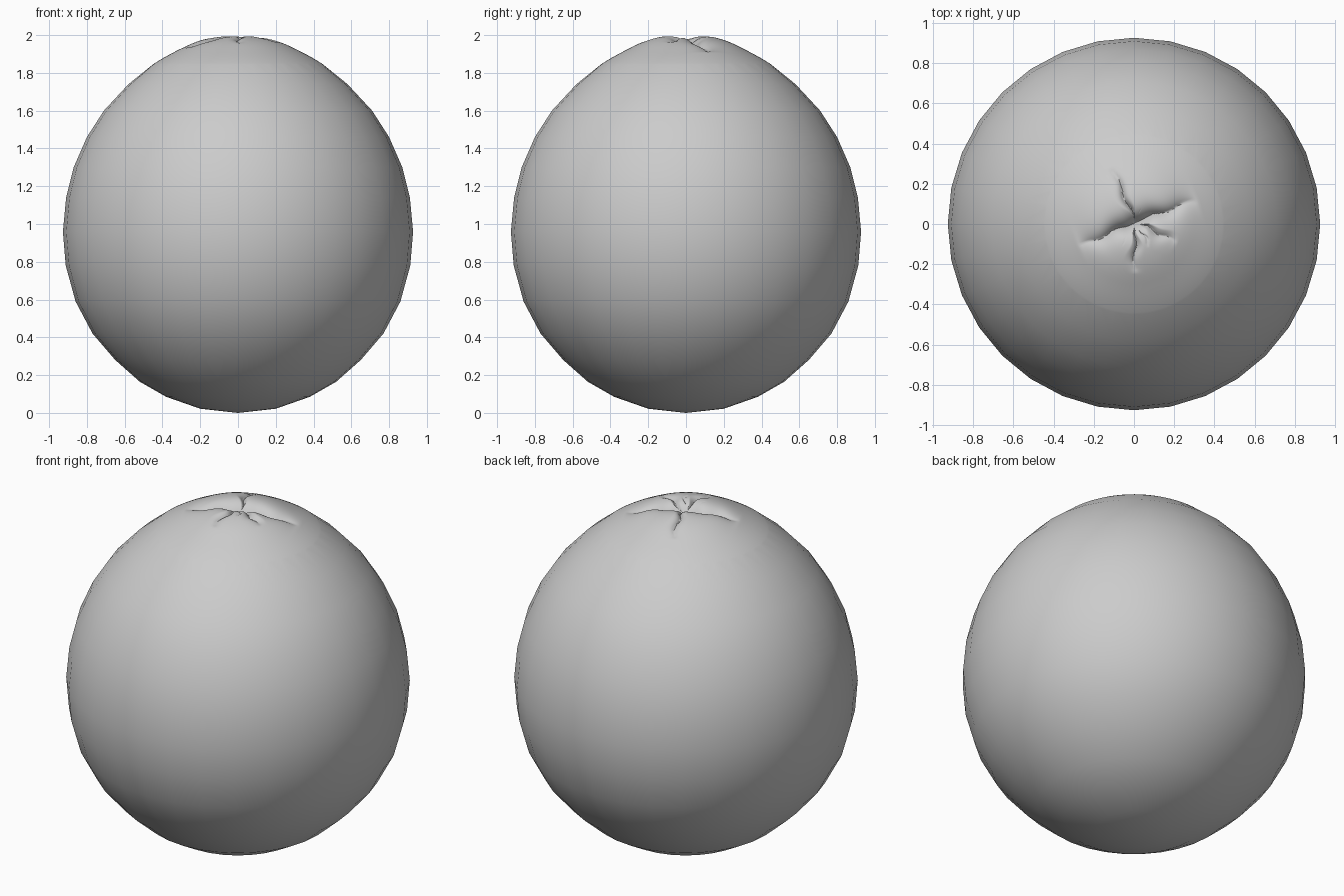
import bpy, bmesh, math
from mathutils import Vector

if "Cube" in bpy.data.objects:
    bpy.data.objects.remove(bpy.data.objects["Cube"])

SIDES, FINE = 32, 6          # body sides, extra divisions per side on the cap
CAP_RADIUS, CAP_STEP = 0.45, 0.01
CENTRE = Vector((0.01, 0.01))

# Half outline (radius, height), from top centre to bottom centre
OUTLINE = [(0, 2.0), (0.1, 2.0), (0.2, 1.975), (0.3, 1.93), (0.45, 1.845), (0.58, 1.74),
           (0.71, 1.6), (0.80, 1.46), (0.87, 1.3), (0.91, 1.14), (0.927, 0.96),
           (0.912, 0.78), (0.86, 0.59), (0.77, 0.42), (0.65, 0.28), (0.52, 0.165),
           (0.38, 0.085), (0.2, 0.022), (0, 0)]

# Creases running out from the crown: end x, end y, half width, depth
CREASES = [(-0.11, 0.28, 0.016, 0.05), (0.31, 0.12, 0.04, 0.085),
           (-0.27, -0.11, 0.04, 0.085), (0, -0.24, 0.016, 0.05),
           (0.21, -0.09, 0.025, 0.06), (0.08, -0.11, 0.012, 0.04),
           (0.19, 0.03, 0.012, 0.04), (-0.07, -0.11, 0.012, 0.04),
           (0.05, 0.09, 0.018, 0.06)]


def spline_height(r):
    """Height of the smooth upper outline at radius r."""
    pts = [(-0.1, 2.0)] + OUTLINE[:6]
    for i in range(1, len(pts) - 2):
        (r0, z0), (r1, z1), (r2, z2), (r3, z3) = pts[i - 1:i + 3]
        if r <= r2 + 1e-6:
            span = r2 - r1
            t = (r - r1) / span
            m1, m2 = (z2 - z0) / (r2 - r0) * span, (z3 - z1) / (r3 - r1) * span
            return ((1 + 2 * t) * (1 - t) ** 2 * z1 + t * (1 - t) ** 2 * m1
                    + t * t * (3 - 2 * t) * z2 + t * t * (t - 1) * m2)
    return pts[-1][1]


def crease_depth(x, y):
    """Deepest crease or crown pit at a point on the cap."""
    p = Vector((x, y)) - CENTRE
    deepest = 0.08 * math.exp(-p.length / 0.03)
    for i, (ex, ey, width, depth) in enumerate(CREASES):
        axis = Vector((ex, ey)) - CENTRE
        length = axis.length
        axis.normalize()
        t = p.dot(axis) / length
        wobble = 0.008 * math.sin(t * 11 + i * 2) * min(1, max(0, t * 4))
        side = p.x * axis.y - p.y * axis.x - wobble
        beyond = max(0, -t, t - 1) * length
        d = math.hypot(side, beyond)
        fade = max(0, 1 - max(t, 0)) ** 0.7
        deepest = max(deepest, depth * fade * math.exp(-d / width))
    return deepest


bm = bmesh.new()


def ring(r, z, n, creased=False):
    verts = []
    for k in range(n):
        a = math.tau * k / n
        x, y = r * math.cos(a), r * math.sin(a)
        verts.append(bm.verts.new((x, y, z - (crease_depth(x, y) if creased else 0))))
    return verts


def bridge(upper, lower):
    """Join two rings; the upper one may be more finely divided."""
    n, f = len(lower), len(upper) // len(lower)
    for k in range(n):
        top = [upper[(k * f + j) % len(upper)] for j in range(f, -1, -1)]
        bm.faces.new(top + [lower[k], lower[(k + 1) % n]])


def fan(tip, verts, flip):
    for k, v in enumerate(verts):
        pair = [v, verts[(k + 1) % len(verts)]]
        bm.faces.new([tip] + (pair[::-1] if flip else pair))


# Finely divided, creased cap
crown = bm.verts.new((0, 0, 2.0 - crease_depth(0, 0)))
steps = round(CAP_RADIUS / CAP_STEP)
rings = [ring(i * CAP_STEP, spline_height(i * CAP_STEP), SIDES * FINE, True)
         for i in range(1, steps + 1)]
fan(crown, rings[0], False)

# Smooth body below the cap
rings += [ring(r, z, SIDES) for r, z in OUTLINE[5:-1]]
for upper, lower in zip(rings, rings[1:]):
    bridge(upper, lower)
fan(bm.verts.new((0, 0, 0)), rings[-1], True)
bmesh.ops.recalc_face_normals(bm, faces=bm.faces[:])

mesh = bpy.data.meshes.new("ball_body")
bm.to_mesh(mesh)
bm.free()
body = bpy.data.objects.new("ball_body", mesh)
bpy.context.collection.objects.link(body)

# Plain grey skin
skin = bpy.data.materials.new("light_grey")
skin.use_nodes = True
colour = (0.6, 0.6, 0.6, 1)
skin.diffuse_color = colour
skin.node_tree.nodes["Principled BSDF"].inputs["Base Color"].default_value = colour
mesh.materials.append(skin)

bpy.context.view_layer.objects.active = body
body.select_set(True)
bpy.ops.object.shade_smooth_by_angle(angle=math.radians(50))
